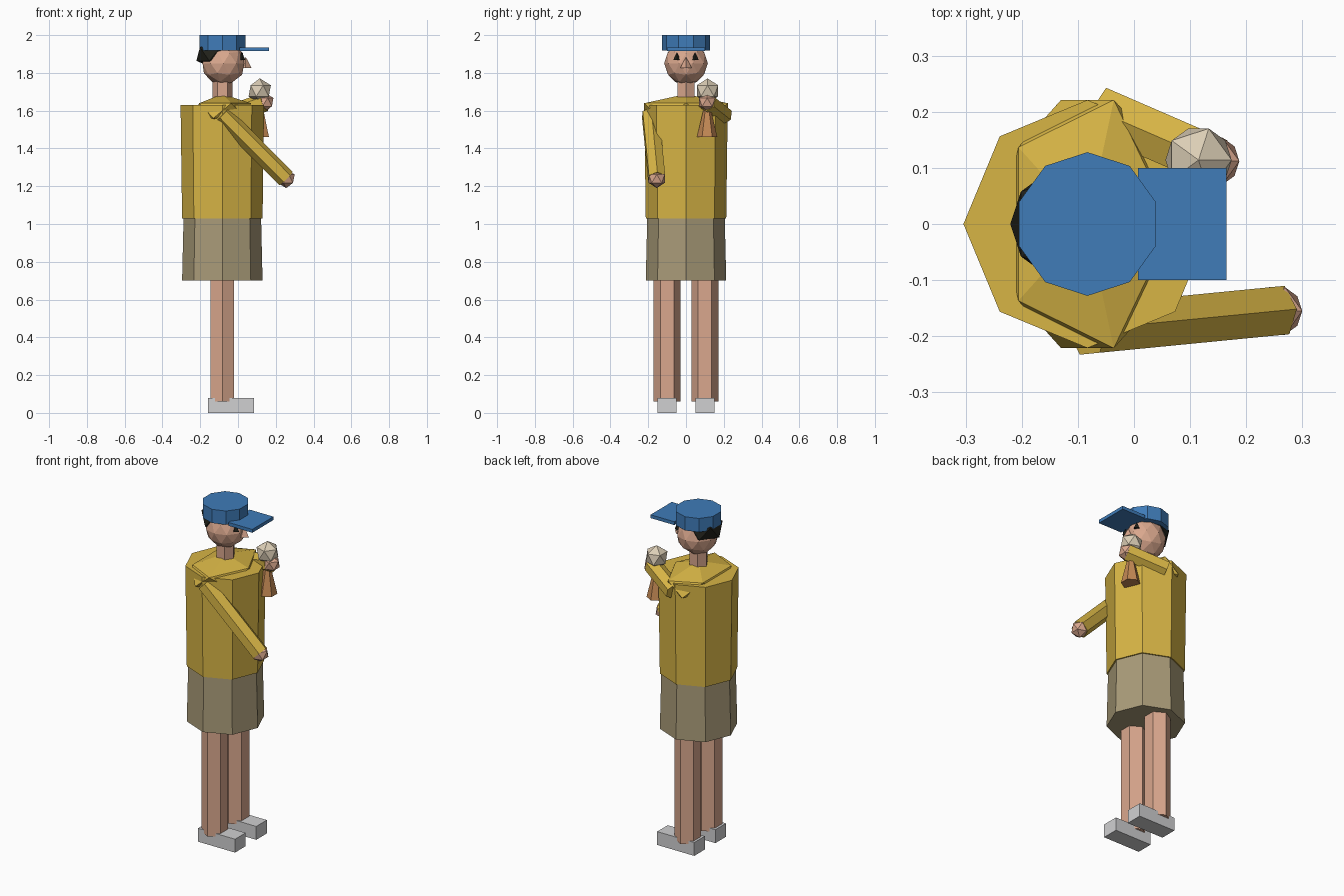
import bpy
import math
from mathutils import Vector

cube = bpy.data.objects.get("Cube")
if cube:
    bpy.data.objects.remove(cube, do_unlink=True)


def material(name, r, g, b):
    m = bpy.data.materials.new(name)
    m.use_nodes = True
    m.diffuse_color = (r, g, b, 1)
    m.node_tree.nodes["Principled BSDF"].inputs["Base Color"].default_value = (r, g, b, 1)
    return m


YELLOW = material("shirt yellow", 0.68, 0.46, 0.06)
KHAKI = material("khaki", 0.40, 0.33, 0.19)
SKIN = material("skin", 0.70, 0.39, 0.27)
BLUE = material("cap blue", 0.05, 0.20, 0.48)
BLACK = material("hair black", 0.015, 0.015, 0.01)
GREY = material("shoe grey", 0.63, 0.63, 0.64)
CREAM = material("cream", 0.72, 0.62, 0.47)
ORANGE = material("cone orange", 0.55, 0.25, 0.09)

AXIS = -0.083  # vertical axis of the figure


def finish(name, mat):
    ob = bpy.context.object
    ob.name = name
    ob.data.materials.append(mat)
    return ob


def ball(name, mat, loc, size, detail=1):
    bpy.ops.mesh.primitive_ico_sphere_add(subdivisions=detail, radius=1, location=loc)
    bpy.context.object.scale = size
    return finish(name, mat)


def prism(name, mat, sides, r_low, r_high, low, high, turn=0):
    """Tapered prism running from point low to point high."""
    a, b = Vector(low), Vector(high)
    bpy.ops.mesh.primitive_cone_add(vertices=sides, radius1=r_low, radius2=r_high,
                                    depth=(b - a).length, location=(a + b) / 2)
    ob = finish(name, mat)
    if abs(a.x - b.x) + abs(a.y - b.y) < 1e-6:
        ob.rotation_euler = (0, 0, turn)
    else:
        ob.rotation_euler = (b - a).to_track_quat('Z', 'Y').to_euler()
    return ob


def column(name, mat, sides, r_low, r_high, z_low, z_high, x=AXIS, y=0, turn=0):
    return prism(name, mat, sides, r_low, r_high, (x, y, z_low), (x, y, z_high), turn)


def box(name, mat, loc, size):
    bpy.ops.mesh.primitive_cube_add(size=1, location=loc)
    bpy.context.object.scale = size
    return finish(name, mat)


# Legs, shoes and eyes
for side, s in (("left", 1), ("right", -1)):
    column(side + "_leg", SKIN, 6, 0.072, 0.072, 0.06, 0.75, y=0.1 * s)
    box(side + "_shoe", GREY, (-0.037, 0.1 * s, 0.04), (0.245, 0.1, 0.08))
    column(side + "_eye", BLACK, 4, 0.02, 0, 1.868, 1.91, x=0.02, y=0.048 * s)

# Shorts, shirt and shoulders
column("shorts", KHAKI, 8, 0.213, 0.205, 0.7, 1.04)
column("shirt", YELLOW, 8, 0.213, 0.221, 1.03, 1.63)
ball("shoulders", YELLOW, (AXIS, 0, 1.6), (0.17, 0.26, 0.088))

# Arms and hands
right_hand, left_hand = (0.255, -0.155, 1.24), (0.143, 0.112, 1.645)
prism("right_arm", YELLOW, 6, 0.05, 0.05, (-0.083, -0.188, 1.58), right_hand)
prism("left_arm", YELLOW, 6, 0.05, 0.05, (-0.06, 0.2, 1.575), left_hand)
ball("right_hand", SKIN, right_hand, (0.05, 0.05, 0.05))
ball("left_hand", SKIN, left_hand, (0.05, 0.05, 0.05))

# Held cone and scoop
column("held_cone", ORANGE, 6, 0.054, 0, 1.46, 1.69, x=0.117, y=0.112)
ball("scoop", CREAM, (0.115, 0.114, 1.705), (0.066, 0.066, 0.066))

# Neck, head, nose and hair
column("neck", SKIN, 6, 0.053, 0.053, 1.62, 1.8, turn=math.pi / 2)
ball("head", SKIN, (-0.077, 0, 1.851), (0.116, 0.116, 0.116), 2)
column("nose", SKIN, 4, 0.031, 0, 1.825, 1.885, x=0.041)
ball("hair", BLACK, (-0.122, 0, 1.9), (0.11, 0.11, 0.08))

# Cap
column("cap_crown", BLUE, 10, 0.128, 0.128, 1.918, 2.0)
box("cap_brim", BLUE, (0.086, 0, 1.925), (0.157, 0.2, 0.02))
